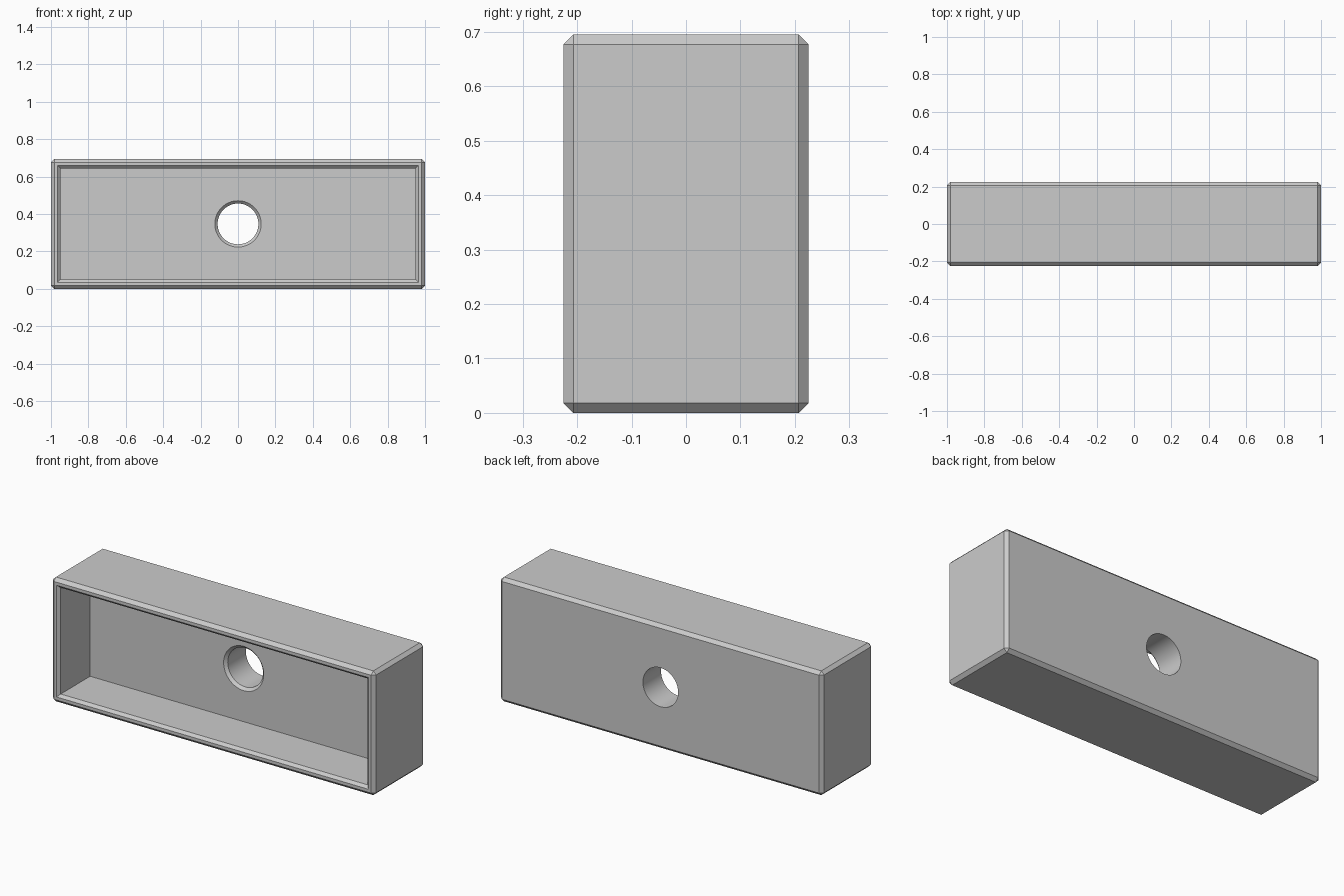
import bpy
import bmesh
import math

if "Cube" in bpy.data.objects:
    bpy.data.objects.remove(bpy.data.objects["Cube"], do_unlink=True)

LENGTH, DEPTH, HEIGHT = 2.0, 0.45, 0.695
MID_Z = HEIGHT / 2
FRONT, BACK = -DEPTH / 2, DEPTH / 2
CHAMFER = 0.018
FLOOR_Y = 0.05

grey = bpy.data.materials.new("light grey")
grey.use_nodes = True
colour = (0.6, 0.6, 0.6, 1)
grey.diffuse_color = colour
grey.node_tree.nodes["Principled BSDF"].inputs["Base Color"].default_value = colour


def make_object(name, bm):
    bmesh.ops.recalc_face_normals(bm, faces=bm.faces)
    mesh = bpy.data.meshes.new(name)
    bm.to_mesh(mesh)
    bm.free()
    mesh.materials.append(grey)
    obj = bpy.data.objects.new(name, mesh)
    bpy.context.collection.objects.link(obj)
    return obj


def rectangle(half_x, half_z):
    return [(sx * half_x, sz * half_z)
            for sx, sz in ((-1, -1), (1, -1), (1, 1), (-1, 1))]


def circle(radius, count=64):
    return [(radius * math.cos(math.tau * i / count),
             radius * math.sin(math.tau * i / count)) for i in range(count)]


def loft(name, sections):
    """Closed solid through matching outlines set along y."""
    bm = bmesh.new()
    rings = [[bm.verts.new((x, y, MID_Z + z)) for x, z in outline]
             for y, outline in sections]
    for a, b in zip(rings, rings[1:]):
        for i in range(len(a)):
            j = (i + 1) % len(a)
            bm.faces.new((a[i], a[j], b[j], b[i]))
    bm.faces.new(rings[0])
    bm.faces.new(rings[-1])
    return make_object(name, bm)


# Outer block with chamfered edges
bm = bmesh.new()
bmesh.ops.create_cube(bm, size=1)
for v in bm.verts:
    v.co.x *= LENGTH
    v.co.y *= DEPTH
    v.co.z = v.co.z * HEIGHT + MID_Z
bmesh.ops.bevel(bm, geom=bm.edges[:], offset=CHAMFER, segments=1,
                profile=0.5, affect='EDGES')
housing = make_object("open_front_housing", bm)

# Front recess with a chamfered rim
rim = 0.015
inner_x, inner_z = 0.95, 0.2975
recess = loft("recess_cutter", [
    (FRONT - rim, rectangle(inner_x + 2 * rim, inner_z + 2 * rim)),
    (FRONT + rim, rectangle(inner_x, inner_z)),
    (FLOOR_Y, rectangle(inner_x, inner_z))])

# Round through hole, countersunk on the recess floor
radius = 0.109
hole = loft("hole_cutter", [
    (FLOOR_Y - rim, circle(radius + 2 * rim)),
    (FLOOR_Y + rim, circle(radius)),
    (BACK + 0.1, circle(radius))])

bpy.ops.object.select_all(action='DESELECT')
bpy.context.view_layer.objects.active = housing
housing.select_set(True)
for cutter in (recess, hole):
    cutter.hide_render = True
    cut = housing.modifiers.new(cutter.name, 'BOOLEAN')
    cut.operation = 'DIFFERENCE'
    cut.solver = 'EXACT'
    cut.object = cutter
    bpy.ops.object.modifier_apply(modifier=cut.name)
    bpy.data.objects.remove(cutter, do_unlink=True)

bpy.ops.object.shade_smooth_by_angle(angle=math.radians(30))
